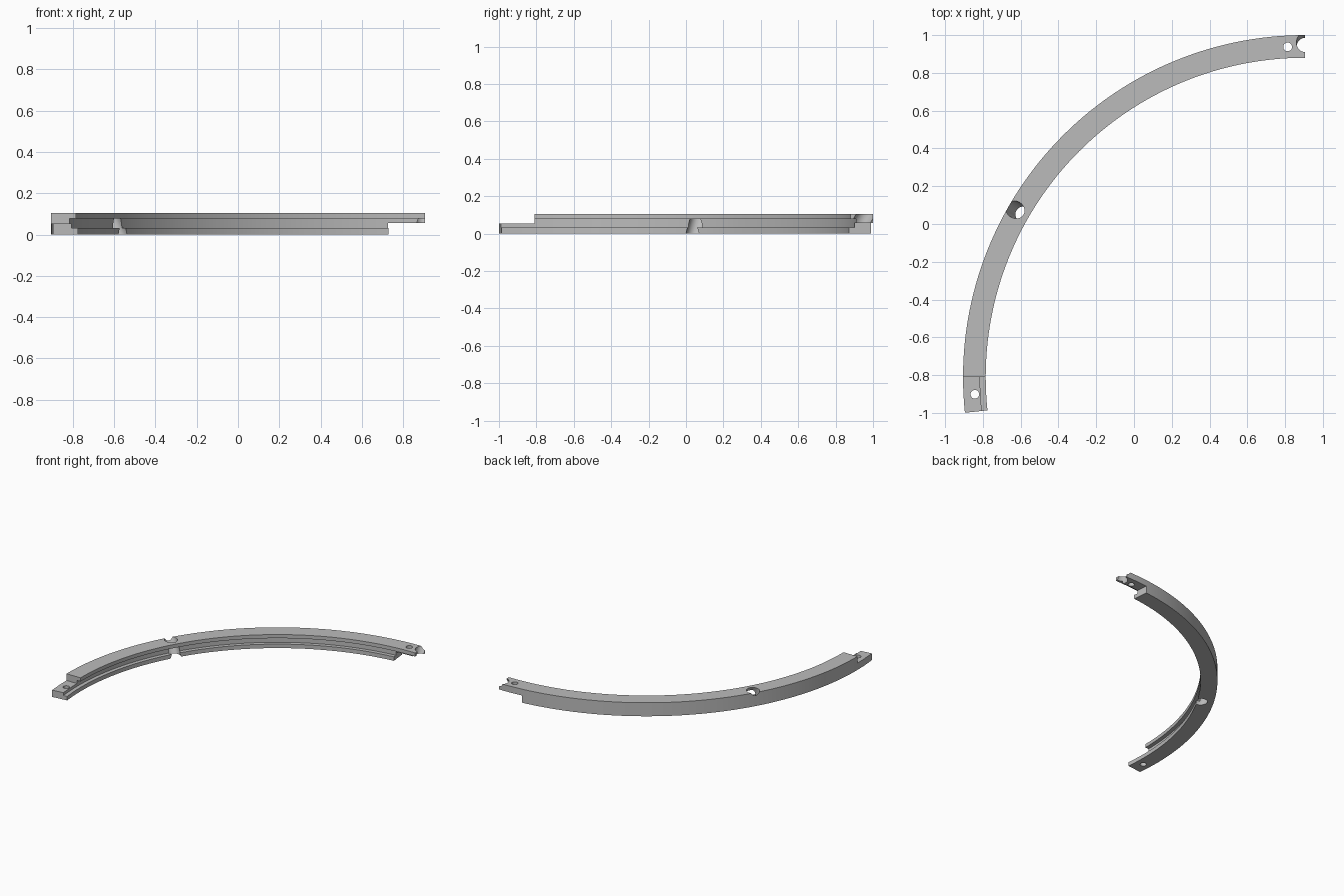
import bpy
import bmesh
from math import sin, cos, radians
from mathutils import Vector

cube = bpy.data.objects.get("Cube")
if cube:
    bpy.data.objects.remove(cube, do_unlink=True)

# Ring dimensions
CENTRE = Vector((0.905, -0.81, 0))
OUTER, INNER, GROOVE = 1.81, 1.69, 1.72
HEIGHT = 0.105
GROOVE_LOW, GROOVE_HIGH = 0.031, 0.077
MID_RADIUS = (OUTER + INNER) / 2
LAP = 6  # degrees of each half-lap joint

grey = bpy.data.materials.new("mid_grey")
grey.use_nodes = True
colour = (0.5, 0.5, 0.5, 1)
grey.diffuse_color = colour
grey.node_tree.nodes["Principled BSDF"].inputs["Base Color"].default_value = colour


def ring_point(radius, z, degrees):
    a = radians(degrees)
    return CENTRE + Vector((-radius * sin(a), radius * cos(a), z))


def make_object(name, bm):
    bmesh.ops.recalc_face_normals(bm, faces=bm.faces)
    mesh = bpy.data.meshes.new(name)
    bm.to_mesh(mesh)
    bm.free()
    mesh.materials.append(grey)
    obj = bpy.data.objects.new(name, mesh)
    bpy.context.collection.objects.link(obj)
    return obj


def sweep(name, profile, start, end, steps):
    """Sweep a closed (radius, z) profile around the ring centre."""
    bm = bmesh.new()
    rings = []
    for i in range(steps + 1):
        angle = start + (end - start) * i / steps
        rings.append([bm.verts.new(ring_point(r, z, angle)) for r, z in profile])
    count = len(profile)
    for a, b in zip(rings, rings[1:]):
        for j in range(count):
            k = (j + 1) % count
            bm.faces.new((a[j], a[k], b[k], b[j]))
    bm.faces.new(rings[0])
    bm.faces.new(rings[-1])
    return make_object(name, bm)


def drill(name, low, high, radius):
    """Cylinder cutter whose axis passes through two points, extended past both."""
    axis = high - low
    bm = bmesh.new()
    bmesh.ops.create_cone(bm, cap_ends=True, segments=40, radius1=radius,
                          radius2=radius, depth=axis.length * 3)
    obj = make_object(name, bm)
    obj.matrix_world = axis.to_track_quat('Z', 'Y').to_matrix().to_4x4()
    obj.location = (low + high) / 2
    return obj


def block(low, high):
    return [(1.6, low), (1.9, low), (1.9, high), (1.6, high)]


# Curved rail with a groove along its inner wall
rail = sweep("curved_rail", [
    (INNER, 0), (OUTER, 0), (OUTER, HEIGHT), (INNER, HEIGHT),
    (INNER, GROOVE_HIGH), (GROOVE, GROOVE_HIGH),
    (GROOVE, GROOVE_LOW), (INNER, GROOVE_LOW)], 0, 90 + LAP, 96)

# Half-lap joints at the two ends
cutters = [
    sweep("upper_lap_cutter", block(-0.1, 0.056), -2, LAP, 4),
    sweep("lower_lap_cutter", block(0.053, 0.2), 90, 92 + LAP, 4),
]
# Upright pin holes through the joints
for angle in (LAP / 2, 90 + LAP / 2):
    cutters.append(drill("pin_hole_cutter", ring_point(MID_RADIUS, 0, angle),
                         ring_point(MID_RADIUS, HEIGHT, angle), 0.023))
# Slanted holes running from the outer top to the inner bottom
for angle in (0, 60):
    cutters.append(drill("slanted_hole_cutter", ring_point(1.712, 0, angle),
                         ring_point(1.772, HEIGHT, angle), 0.045))

bpy.ops.object.select_all(action='DESELECT')
bpy.context.view_layer.objects.active = rail
rail.select_set(True)
for cutter in cutters:
    cutter.hide_render = True
    mod = rail.modifiers.new("cut", 'BOOLEAN')
    mod.operation = 'DIFFERENCE'
    mod.solver = 'EXACT'
    mod.object = cutter
    bpy.ops.object.modifier_apply(modifier=mod.name)
for cutter in cutters:
    bpy.data.objects.remove(cutter, do_unlink=True)

bpy.ops.object.shade_smooth_by_angle(angle=radians(25))
